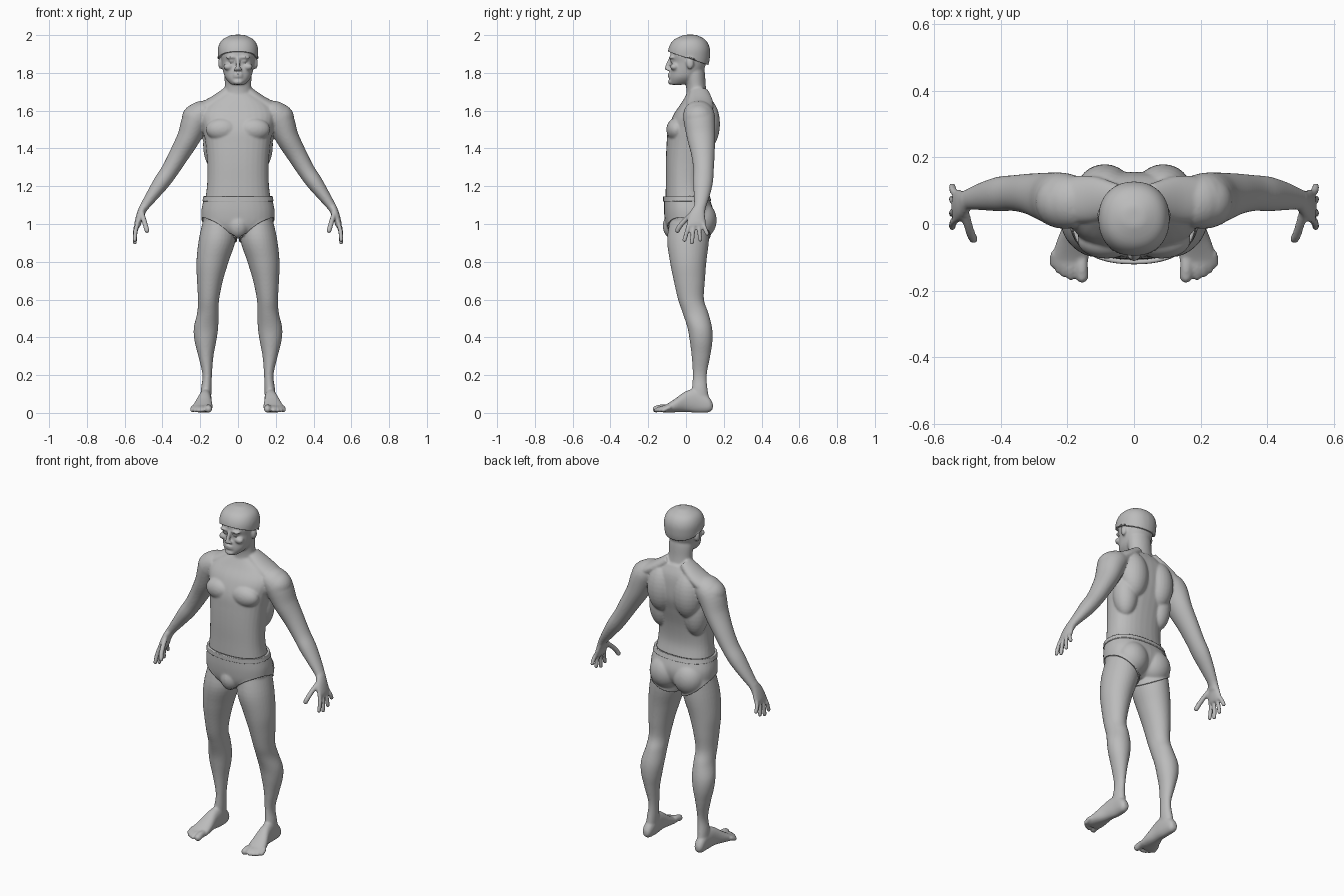
import bpy, bmesh, math
from mathutils import Vector, Matrix

default_cube = bpy.data.objects.get("Cube")
if default_cube:
    bpy.data.objects.remove(default_cube)

grey = bpy.data.materials.new("plain grey")
grey.use_nodes = True
COLOUR = (0.5, 0.5, 0.5, 1)
grey.diffuse_color = COLOUR
grey.node_tree.nodes["Principled BSDF"].inputs["Base Color"].default_value = COLOUR

SIDES = 32
bm = bmesh.new()


def smooth_rows(rows, steps=5):
    """Resample a list of number rows with a Catmull-Rom spline."""
    rows = [Vector(row) for row in rows]
    result = []
    for i in range(len(rows) - 1):
        a, b, c, d = rows[max(i - 1, 0)], rows[i], rows[i + 1], rows[min(i + 2, len(rows) - 1)]
        for step in range(steps):
            t = step / steps
            result.append((b * 2 + (c - a) * t + (a * 2 - b * 5 + c * 4 - d) * t ** 2
                           + (b * 3 - a - c * 3 + d) * t ** 3) / 2)
    return result + [rows[-1]]


def skin_rings(rings):
    """Join rings of points into a closed tube."""
    loops = [[bm.verts.new(point) for point in ring] for ring in rings]
    for low, high in zip(loops, loops[1:]):
        for i in range(len(low)):
            j = (i + 1) % len(low)
            bm.faces.new((low[i], low[j], high[j], high[i]))
    bm.faces.new(loops[0][::-1])
    bm.faces.new(loops[-1])


def loft(rows, along_y=False, power=0.9):
    """Rows give station, left and right edge, near and far edge."""
    rings = []
    for t, u0, u1, v0, v1 in smooth_rows(rows):
        ring = []
        for k in range(SIDES):
            angle = math.tau * k / SIDES
            c, s = math.cos(angle), math.sin(angle)
            u = (u0 + u1) / 2 + (u1 - u0) / 2 * math.copysign(abs(c) ** power, c)
            v = (v0 + v1) / 2 + (v1 - v0) / 2 * math.copysign(abs(s) ** power, s)
            ring.append((u, t, v) if along_y else (u, v, t))
        rings.append(ring)
    skin_rings(rings)


def centred(rows):
    return [(z, -half, half, front, back) for z, half, front, back in rows]


def tube(rows):
    """Rows give x, y, z, radius across y and radius across the other way."""
    rows = smooth_rows(rows)
    rings = []
    for i, row in enumerate(rows):
        tangent = (rows[min(i + 1, len(rows) - 1)] - rows[max(i - 1, 0)])
        tangent = Vector(tangent[:3]).normalized()
        across = (Vector((0, 1, 0)) - tangent * tangent.y)
        across = across.normalized() if across.length > 0.3 else Vector((1, 0, 0))
        other = tangent.cross(across)
        rings.append([Vector(row[:3]) + across * row[3] * math.cos(math.tau * k / SIDES)
                      + other * row[4] * math.sin(math.tau * k / SIDES) for k in range(SIDES)])
    skin_rings(rings)


def blob(centre, radii):
    matrix = Matrix.Translation(centre) @ Matrix.Diagonal((*radii, 1))
    bmesh.ops.create_uvsphere(bm, u_segments=24, v_segments=16, radius=1, matrix=matrix)


def digit(points, radius):
    """Finger or toe with a rounded tip."""
    tube([(*point, radius, radius) for point in points])
    blob(points[-1], [radius] * 3)


# Left leg
loft([(1.04, .02, .18, -.08, .12), (.92, .012, .207, -.1, .122), (.8, .05, .22, -.085, .108),
      (.7, .08, .217, -.065, .1), (.6, .1, .212, -.042, .095), (.53, .103, .216, -.018, .118),
      (.45, .105, .234, .008, .138), (.38, .115, .23, .02, .14), (.3, .13, .21, .03, .128),
      (.2, .138, .188, .036, .11), (.12, .14, .197, .03, .115), (.04, .145, .2, .02, .13)], power=1)

# Left foot and toes
loft([(.142, .158, .188, .02, .05), (.12, .145, .2, .003, .085), (.06, .14, .203, 0, .125),
      (0, .14, .213, .005, .115), (-.06, .135, .235, .003, .073), (-.105, .136, .246, .002, .045),
      (-.13, .145, .24, .004, .035)], along_y=True)
digit([(.158, -.09, .024), (.157, -.13, .026), (.156, -.158, .02)], .019)
for x, tip in ((.19, -.158), (.209, -.15), (.226, -.138), (.242, -.12)):
    digit([(x - .008, -.09, .026), (x - .002, tip + .03, .028), (x, tip, .014)], .0115)

# Left arm
tube([(.16, .065, 1.6, .075, .06), (.215, .07, 1.562, .084, .075), (.26, .08, 1.46, .075, .062),
      (.31, .09, 1.37, .062, .053), (.36, .093, 1.285, .054, .046), (.405, .09, 1.22, .052, .043),
      (.455, .083, 1.15, .042, .033), (.5, .073, 1.085, .031, .023), (.515, .065, 1.05, .035, .021)])
blob((.215, .068, 1.56), (.082, .082, .078))

# Left hand
tube([(.5, .073, 1.09, .03, .022), (.517, .06, 1.05, .042, .02), (.53, .054, 1.005, .05, .018),
      (.535, .053, .985, .044, .014)])
for root, tip, end in ((.018, -.008, .915), (.042, .031, .902), (.065, .075, .917), (.088, .112, .948)):
    middle = (root + tip) / 2
    digit([(.53, root, 1.01), (.543, middle, (end + 1.005) / 2), (.546, tip, end)], .0115)
digit([(.51, .04, 1.06), (.498, -.005, 1.02), (.488, -.035, .985), (.482, -.045, .965)], .0135)

# Chest, shoulder blade, collar and seat muscles
blob((.082, -.05, 1.5), (.088, .054, .062))
blob((.088, .1, 1.53), (.085, .08, .14))
blob((.115, .065, 1.42), (.07, .07, .14))
tube([(.05, .07, 1.7, .05, .03), (.13, .075, 1.64, .07, .035), (.21, .07, 1.59, .07, .045)])
blob((.078, .08, 1.02), (.085, .075, .09))

# Face and ear
blob((.036, -.075, 1.882), (.03, .017, .008))
blob((.034, -.076, 1.862), (.015, .008, .007))
blob((.052, -.062, 1.832), (.026, .022, .018))
blob((.014, -.094, 1.818), (.009, .011, .008))
blob((.093, .022, 1.85), (.012, .02, .03))

# Mirror everything so far to the right side
copies = bmesh.ops.duplicate(bm, geom=bm.verts[:] + bm.edges[:] + bm.faces[:])["geom"]
for item in copies:
    if isinstance(item, bmesh.types.BMVert):
        item.co.x *= -1

# Torso, neck and head
loft(centred([(.94, .07, -.07, .06), (.99, .17, -.098, .12), (1.06, .187, -.108, .138),
              (1.14, .172, -.108, .115), (1.22, .163, -.107, .1), (1.32, .163, -.107, .11),
              (1.42, .172, -.103, .135), (1.5, .185, -.095, .155), (1.58, .2, -.065, .155),
              (1.64, .165, -.025, .145), (1.69, .085, .005, .12)]), power=.85)
loft(centred([(1.62, .1, -.02, .14), (1.68, .078, .0, .115), (1.73, .07, .0, .105),
              (1.8, .072, -.015, .1), (1.86, .06, -.02, .09)]), power=1)
loft(centred([(1.737, .03, -.08, -.02), (1.748, .046, -.086, .03), (1.775, .068, -.087, .065),
              (1.81, .079, -.084, .092), (1.855, .087, -.077, .108), (1.89, .092, -.083, .113),
              (1.93, .092, -.078, .112), (1.965, .075, -.055, .093), (1.988, .03, -.005, .05)]))

# Nose, lips, chin and pouch
tube([(0, -.076, 1.885, .009, .009), (0, -.09, 1.855, .011, .01), (0, -.101, 1.825, .012, .012)])
blob((0, -.1, 1.822), (.012, .014, .01))
for z in (1.793, 1.779):
    blob((0, -.086, z), (.025, .011, .006))
blob((0, -.082, 1.752), (.026, .014, .014))
blob((0, -.07, .99), (.05, .045, .06))

bmesh.ops.recalc_face_normals(bm, faces=bm.faces)


def make_object(name, source):
    mesh = bpy.data.meshes.new(name)
    source.to_mesh(mesh)
    source.free()
    mesh.materials.append(grey)
    obj = bpy.data.objects.new(name, mesh)
    bpy.context.collection.objects.link(obj)
    return obj


# Fuse the parts into one smooth body
body = make_object("body", bm)
remesh = body.modifiers.new("fuse", "REMESH")
remesh.mode = "VOXEL"
remesh.voxel_size = .006
relax = body.modifiers.new("relax", "SMOOTH")
relax.factor = .5
relax.iterations = 5
bpy.context.view_layer.update()
fused = bpy.data.meshes.new_from_object(body.evaluated_get(bpy.context.evaluated_depsgraph_get()))
body.modifiers.clear()
body.data = fused
fused.materials.clear()
fused.materials.append(grey)


def peel(name, planes, thickness):
    """Copy the body surface inside the planes and thicken it outward."""
    shell = bmesh.new()
    shell.from_mesh(fused)
    planes = planes + [((0, 0, 0), (-1, 0, 0))]
    for point, outward in planes:
        bmesh.ops.bisect_plane(shell, geom=shell.verts[:] + shell.edges[:] + shell.faces[:],
                               plane_co=point, plane_no=outward, clear_outer=True)
    for _ in range(6):
        inner = [v for v in shell.verts if not v.is_boundary]
        bmesh.ops.smooth_vert(shell, verts=inner, factor=.5, use_axis_x=True, use_axis_y=True, use_axis_z=True)
    obj = make_object(name, shell)
    mirror = obj.modifiers.new("mirror", "MIRROR")
    mirror.merge_threshold = .002
    solid = obj.modifiers.new("thickness", "SOLIDIFY")
    solid.thickness = thickness
    solid.offset = 1
    return obj


# Swim briefs, waistband and hair
hip_limit = ((.3, 0, 0), (1, 0, 0))
briefs = peel("swim_briefs", [hip_limit, ((0, 0, 1.135), (0, 0, 1)),
                              ((.012, -.05, .927), (.68, -.3, -1))], .008)
waistband = peel("waistband", [hip_limit, ((0, 0, 1.145), (0, 0, 1)), ((0, 0, 1.118), (0, 0, -1))], .013)
hair = peel("hair", [((0, .02, 1.875), (0, -.35, -1))], .014)

for obj in (body, briefs, waistband, hair):
    bpy.ops.object.select_all(action="DESELECT")
    obj.select_set(True)
    bpy.context.view_layer.objects.active = obj
    bpy.ops.object.shade_smooth_by_angle(angle=math.radians(50))
